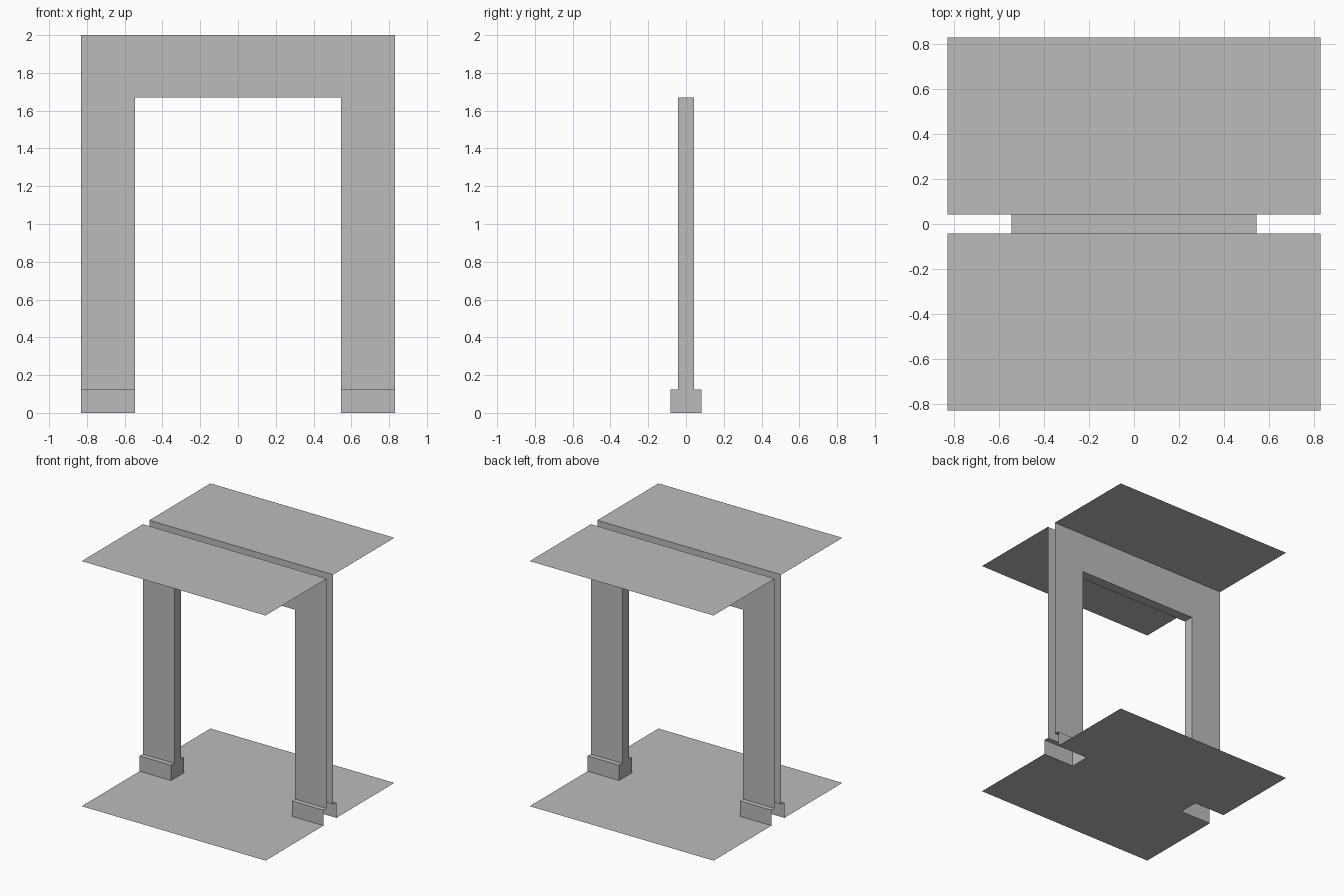
import bpy
import bmesh
from mathutils import Vector

cube = bpy.data.objects.get("Cube")
if cube:
    bpy.data.objects.remove(cube, do_unlink=True)

# Main sizes
HALF = 0.83       # half width of the floor and ceiling
GAP = 0.546       # half width of the doorway
WALL = 0.042      # half thickness of the wall
BASE = 0.083      # half thickness of the skirting
SKIRT = 0.125     # skirting height
LINTEL = 1.67     # doorway height
TOP = 2.0

grey = bpy.data.materials.new("plain_grey")
grey.use_nodes = True
colour = (0.5, 0.5, 0.5, 1)
grey.diffuse_color = colour
grey.node_tree.nodes["Principled BSDF"].inputs["Base Color"].default_value = colour


def sheet(name, outlines):
    """Flat open faces; each item is (outline, direction the face looks)."""
    bm = bmesh.new()
    for points, facing in outlines:
        face = bm.faces.new([bm.verts.new(p) for p in points])
        face.normal_update()
        if face.normal.dot(Vector(facing)) < 0:
            face.normal_flip()
    bmesh.ops.remove_doubles(bm, verts=bm.verts, dist=0.0001)
    mesh = bpy.data.meshes.new(name)
    bm.to_mesh(mesh)
    bm.free()
    mesh.materials.append(grey)
    obj = bpy.data.objects.new(name, mesh)
    bpy.context.collection.objects.link(obj)
    return obj


# Floor with a notch under each skirting
half_outline = [(HALF, -HALF), (HALF, -BASE), (GAP, -BASE),
                (GAP, BASE), (HALF, BASE), (HALF, HALF)]
outline = half_outline + [(-x, -y) for x, y in half_outline]
sheet("floor", [([(x, y, 0) for x, y in outline], (0, 0, 1))])

# Ceiling panels and the wall faces with the doorway, front and back
arch = [(GAP, SKIRT), (HALF, SKIRT), (HALF, TOP)]
arch = [(GAP, LINTEL)] + arch + [(-x, z) for x, z in reversed(arch)] + [(-GAP, LINTEL)]
for side, s in (("front", -1), ("back", 1)):
    panel = [(-HALF, s * WALL, TOP), (HALF, s * WALL, TOP),
             (HALF, s * HALF, TOP), (-HALF, s * HALF, TOP)]
    sheet(side + "_ceiling", [(panel, (0, 0, -1))])
    sheet(side + "_wall", [([(x, s * WALL, z) for x, z in arch], (0, s, 0))])

# Underside of the lintel
sheet("lintel_underside", [([(-GAP, -WALL, LINTEL), (GAP, -WALL, LINTEL),
                             (GAP, WALL, LINTEL), (-GAP, WALL, LINTEL)], (0, 0, -1))])

# Doorway jambs and skirtings, open on the outer ends
for side, s in (("left", 1), ("right", -1)):
    inner, outer = s * GAP, s * HALF
    jamb = [(inner, -WALL, SKIRT), (inner, WALL, SKIRT),
            (inner, WALL, LINTEL), (inner, -WALL, LINTEL)]
    sheet(side + "_jamb", [(jamb, (-s, 0, 0))])
    faces = [([(inner, -BASE, 0), (inner, BASE, 0),
               (inner, BASE, SKIRT), (inner, -BASE, SKIRT)], (-s, 0, 0))]
    for d in (-1, 1):
        faces.append(([(inner, d * BASE, 0), (outer, d * BASE, 0),
                       (outer, d * BASE, SKIRT), (inner, d * BASE, SKIRT)], (0, d, 0)))
        faces.append(([(inner, d * BASE, SKIRT), (outer, d * BASE, SKIRT),
                       (outer, d * WALL, SKIRT), (inner, d * WALL, SKIRT)], (0, 0, 1)))
    sheet(side + "_skirting", faces)
